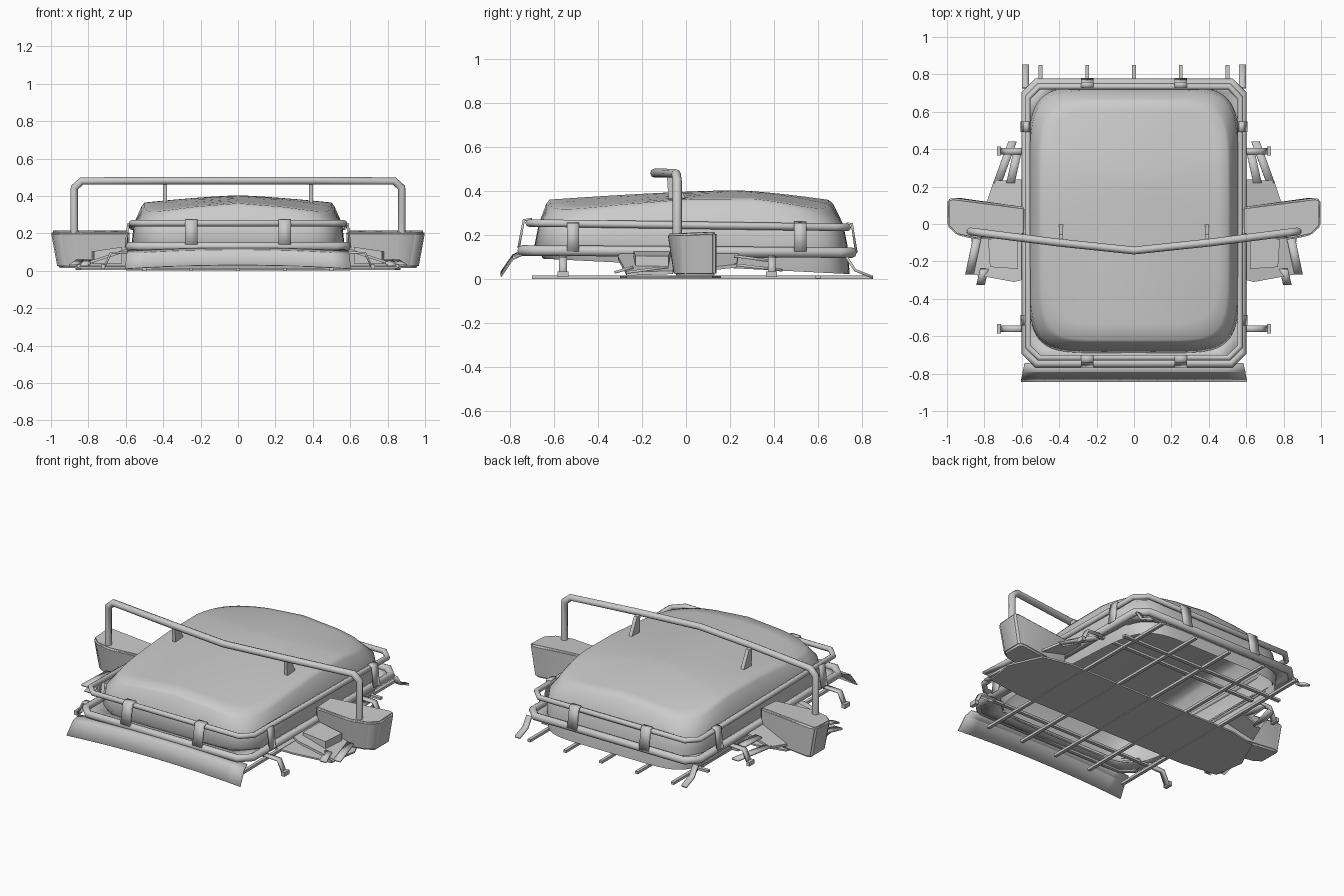
import bpy, bmesh, math
from mathutils import Vector

cube = bpy.data.objects.get("Cube")
if cube:
    bpy.data.objects.remove(cube)

grey = bpy.data.materials.new("plain_grey")
grey.use_nodes = True
colour = (0.6, 0.6, 0.6, 1)
grey.diffuse_color = colour
grey.node_tree.nodes["Principled BSDF"].inputs["Base Color"].default_value = colour


def finish(name, bm, angle=35):
    bmesh.ops.recalc_face_normals(bm, faces=bm.faces)
    mesh = bpy.data.meshes.new(name)
    bm.to_mesh(mesh)
    bm.free()
    mesh.materials.append(grey)
    obj = bpy.data.objects.new(name, mesh)
    bpy.context.collection.objects.link(obj)
    bpy.ops.object.select_all(action="DESELECT")
    obj.select_set(True)
    bpy.context.view_layer.objects.active = obj
    bpy.ops.object.shade_smooth_by_angle(angle=math.radians(angle))
    return obj


def tube(name, points, radius, closed=False):
    curve = bpy.data.curves.new(name, "CURVE")
    curve.dimensions = "3D"
    curve.bevel_depth = radius
    curve.bevel_resolution = 2
    curve.use_fill_caps = True
    spline = curve.splines.new("POLY")
    spline.points.add(len(points) - 1)
    for p, co in zip(spline.points, points):
        p.co = (*co, 1)
    spline.use_cyclic_u = closed
    temp = bpy.data.objects.new(name + "_path", curve)
    bpy.context.collection.objects.link(temp)
    mesh = temp.evaluated_get(bpy.context.evaluated_depsgraph_get()).to_mesh()
    bm = bmesh.new()
    bm.from_mesh(mesh)
    bpy.data.objects.remove(temp)
    return finish(name, bm, 50)


def bridge(bm, a, b):
    for i in range(len(a)):
        j = (i + 1) % len(a)
        bm.faces.new((a[i], a[j], b[j], b[i]))


def loft(name, low, high, bevel=0.0):
    """Solid between two matching outlines."""
    bm = bmesh.new()
    a = [bm.verts.new(p) for p in low]
    b = [bm.verts.new(p) for p in high]
    bm.faces.new(a)
    bm.faces.new(b)
    bridge(bm, a, b)
    if bevel:
        bmesh.ops.bevel(bm, geom=bm.edges[:], offset=bevel, segments=3, affect="EDGES")
    return finish(name, bm, 60 if bevel else 30)


def slab(name, outline, z0, z1):
    return loft(name, [(x, y, z0) for x, y in outline], [(x, y, z1) for x, y in outline])


def box(name, x, y, z, sx, sy, sz):
    c = [(x + i * sx / 2, y + j * sy / 2) for i, j in ((-1, -1), (1, -1), (1, 1), (-1, 1))]
    return slab(name, c, z - sz / 2, z + sz / 2)


def strap(name, path, half, width, thick=0.012):
    """Thin bent strip: path of points, widened along the half vector."""
    bm = bmesh.new()
    w = Vector(half) * width / 2
    rows = [(bm.verts.new(Vector(p) - w), bm.verts.new(Vector(p) + w)) for p in path]
    for (a, b), (c, d) in zip(rows, rows[1:]):
        bm.faces.new((a, b, d, c))
    obj = finish(name, bm, 5)
    mod = obj.modifiers.new("thickness", "SOLIDIFY")
    mod.thickness = thick
    mod.offset = 0
    return obj


# Covered load: rounded rings lofted up into a shallow dome, open below
def dome(x, y):
    t = abs((y - 0.22) / (0.86 if y < 0.22 else 0.43))
    u = abs(x / 0.5)
    return 0.404 - 0.033 * u ** 1.25 - 0.044 * t ** 1.4 - 0.03 * u * u * t * t


def ring(bm, hx, y0, y1, height, n=72, power=0.32):
    out = []
    for i in range(n):
        a = math.tau * i / n
        c, s = math.cos(a), math.sin(a)
        x = hx * math.copysign(abs(c) ** power, c)
        y = (y0 + y1) / 2 + (y1 - y0) / 2 * math.copysign(abs(s) ** power, s)
        out.append(bm.verts.new((x, y, height(x, y))))
    return out


bm = bmesh.new()
rings = [ring(bm, 0.545, -0.65, 0.745, lambda x, y: 0.06 - 0.05 * y),
         ring(bm, 0.568, -0.69, 0.735, lambda x, y: 0.15),
         ring(bm, 0.558, -0.67, 0.715, lambda x, y: 0.25),
         ring(bm, 0.515, -0.635, 0.67, lambda x, y: dome(x, y) - 0.016)]
for k in (1, 0.9, 0.75, 0.6, 0.45, 0.3, 0.15, 0.04):
    rings.append(ring(bm, 0.5 * k, 0.22 - 0.84 * k, 0.22 + 0.43 * k, dome))
for r, s in zip(rings, rings[1:]):
    bridge(bm, r, s)
bm.faces.new(rings[-1])
finish("covered_load", bm, 65)


# Rack rails: chamfered rectangles
def chamfered(hx, y0, y1, c, z_front, z_rear):
    pts = [(hx - c, y0), (hx, y0 + c), (hx, y1 - c), (hx - c, y1)]
    pts += [(-x, y) for x, y in reversed(pts)]
    return [(x, y, z_front + (z_rear - z_front) * (y - y0) / (y1 - y0)) for x, y in pts]


tube("lower_rail", chamfered(0.58, -0.745, 0.755, 0.06, 0.13, 0.12), 0.024, True)
tube("upper_rail", chamfered(0.568, -0.715, 0.735, 0.06, 0.255, 0.235), 0.017, True)

# Ledge closing the gap between the lower rail and the load
bm = bmesh.new()
bridge(bm, [bm.verts.new(p) for p in chamfered(0.585, -0.75, 0.76, 0.06, 0.125, 0.115)],
       [bm.verts.new(p) for p in chamfered(0.55, -0.66, 0.705, 0.13, 0.125, 0.115)])
finish("tray_ledge", bm).modifiers.new("thickness", "SOLIDIFY").thickness = 0.015

# Brackets joining the two rails
for x in (-0.25, 0.25):
    strap("front_bracket", [(x, -0.762, 0.14), (x, -0.738, 0.268), (x, -0.7, 0.272)],
          (1, 0, 0), 0.065)
    strap("rear_bracket", [(x, 0.775, 0.12), (x, 0.755, 0.25), (x, 0.73, 0.252)],
          (1, 0, 0), 0.065)
for s in (-1, 1):
    for y in (-0.515, 0.52):
        strap("side_bracket", [(s * 0.6, y, 0.125), (s * 0.588, y, 0.25), (s * 0.56, y, 0.255)],
              (0, 1, 0), 0.055)

# Wind deflector: bent sheet arched across the front
bm = bmesh.new()
rows = []
for i in range(13):
    f = -1 + i / 6
    lift = 0.02 * (1 - f * f)
    rows.append([bm.verts.new((f * hx, y, z + lift)) for hx, y, z in
                 ((0.605, -0.845, 0.012), (0.595, -0.79, 0.092), (0.585, -0.745, 0.112))])
for r, s in zip(rows, rows[1:]):
    for i in range(2):
        bm.faces.new((r[i], s[i], s[i + 1], r[i + 1]))
sheet = finish("wind_deflector", bm, 20)
sheet.modifiers.new("thickness", "SOLIDIFY").thickness = 0.006

# Floor slats and the cross bars that carry the legs
for x in (-0.5, -0.25, 0, 0.25, 0.5):
    box("floor_slat", x, 0.075, 0.008, 0.02, 1.55, 0.016)
for y, z in ((-0.56, 0.095), (0.39, 0.095), (0.6, 0.01)):
    box("cross_bar", 0, y, z, 1.16, 0.022, 0.014)

# Flat base plate reaching out under both sides
half = [(0.6, -0.3), (0.84, -0.27), (0.87, -0.08), (0.78, 0.12), (0.6, 0.16)]
slab("base_plate", half + [(-x, y) for x, y in reversed(half)], 0.004, 0.014)

for s in (-1, 1):
    # Rear corner foot straps and side legs
    strap("corner_foot", [(s * 0.58, 0.73, 0.1), (s * 0.58, 0.77, 0.04), (s * 0.58, 0.85, 0.008)],
          (1, 0, 0), 0.035)
    for y in (-0.56, 0.39):
        strap("side_leg", [(s * 0.57, y, 0.1), (s * 0.68, y, 0.095), (s * 0.715, y, 0.02)],
              (0, 1, 0), 0.035)
        box("leg_pad", s * 0.722, y, 0.022, 0.022, 0.05, 0.026)

    # Sloped side wings, with folded struts
    front = [(0.56, -0.29), (0.64, -0.31), (0.86, -0.27), (0.84, -0.06), (0.56, -0.04)]
    rear = [(0.56, 0.06), (0.8, 0.08), (0.75, 0.23), (0.58, 0.24)]
    for name, outline in (("front_wing", front), ("rear_wing", rear)):
        tops = [(s * x, y, 0.13 - 0.33 * (x - 0.56)) for x, y in outline]
        loft(name, [(x, y, z - 0.015) for x, y, z in tops], tops)
    block = [(0.62, -0.24), (0.77, -0.23), (0.78, -0.08), (0.62, -0.07)]
    loft("hinge_block", [(s * x, y, 0.04) for x, y in block],
         [(s * x, y, 0.128 - 0.15 * (x - 0.62)) for x, y in block])
    for x0, y0, x1, y1, z in ((0.8, -0.24, 0.82, -0.325, 0.03), (0.84, -0.08, 0.88, -0.27, 0.03),
                              (0.73, 0.22, 0.65, 0.44, 0.04), (0.66, 0.22, 0.62, 0.4, 0.08)):
        strap("wing_strut", [(s * x0, y0, z + 0.025), (s * x1, y1, z)], (1, 0, 0), 0.045)

    # Mirror housing: rounded box, front face leaning back towards the bottom
    plan = [(0.58, -0.06), (0.84, -0.085), (0.95, -0.06), (1.0, -0.01), (1.0, 0.13),
            (0.97, 0.14), (0.58, 0.09)]
    loft("mirror_housing",
         [(s * (x - 0.035 * (x > 0.9)), max(y * 0.65, y - 0.03) if y < 0 else y, 0.016)
          for x, y in plan],
         [(s * x, y, 0.215 - 0.008 * (y < 0)) for x, y in plan], 0.01)

    # Stay holding the overhead bar: tapers upwards
    foot = [(i * 0.011, j) for i, j in ((-1, -0.08), (1, -0.08), (1, 0), (-1, 0))]
    loft("bar_stay", [(s * 0.39 + x, y, 0.365) for x, y in foot],
         [(s * 0.39 + x, y * 0.4 - 0.055, 0.475) for x, y in foot])

# Overhead bar: swept back on both sides from the middle
arm = [(0.875, -0.04, 0.2), (0.875, -0.04, 0.445), (0.835, -0.045, 0.48), (0.4, -0.1, 0.482)]
tube("overhead_bar", arm + [(0, -0.142, 0.482)] + [(-x, y, z) for x, y, z in reversed(arm)], 0.021)
